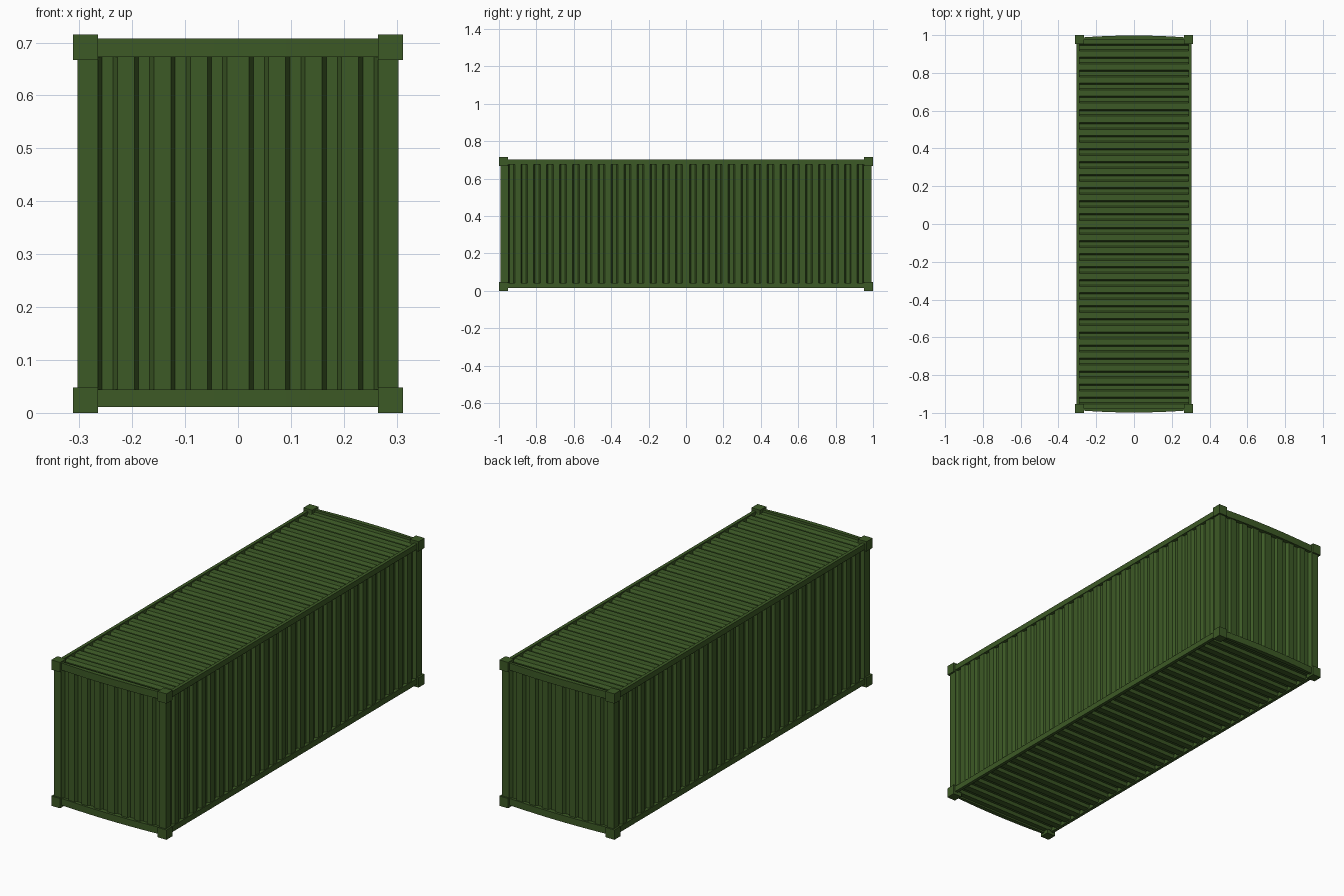
import bpy
import bmesh
from mathutils import Vector

cube = bpy.data.objects.get("Cube")
if cube:
    bpy.data.objects.remove(cube, do_unlink=True)

# Single painted-steel colour
COLOR = (0.046, 0.101, 0.019, 1.0)
green = bpy.data.materials.new("army_green_paint")
green.use_nodes = True
green.diffuse_color = COLOR
shader = green.node_tree.nodes["Principled BSDF"]
shader.inputs["Base Color"].default_value = COLOR
shader.inputs["Roughness"].default_value = 0.7

X, Y, Z = Vector((1, 0, 0)), Vector((0, 1, 0)), Vector((0, 0, 1))
PITCH = 0.069


def finish(name, bm, closed=True):
    if closed:
        bmesh.ops.recalc_face_normals(bm, faces=bm.faces)
    mesh = bpy.data.meshes.new(name)
    bm.to_mesh(mesh)
    bm.free()
    mesh.materials.append(green)
    obj = bpy.data.objects.new(name, mesh)
    bpy.context.collection.objects.link(obj)
    return obj


def box(name, low, high):
    bm = bmesh.new()
    bmesh.ops.create_cube(bm, size=1)
    low, high = Vector(low), Vector(high)
    for v in bm.verts:
        v.co = (low + high) / 2 + v.co * (high - low)
    return finish(name, bm)


def mirrored_box(name, low, high):
    """Box given on the +x +y corner, repeated on all four corners."""
    for sx, side in ((1, "left"), (-1, "right")):
        for sy, end in ((1, "back"), (-1, "front")):
            a = [low[0] * sx, low[1] * sy, low[2]]
            b = [high[0] * sx, high[1] * sy, high[2]]
            box(f"{name}_{end}_{side}", [min(p) for p in zip(a, b)],
                [max(p) for p in zip(a, b)])


def corrugated(name, out, along, dist, half, v0, v1, grooves, depth):
    """Pressed sheet facing out, with trapezoid grooves running along v."""
    u_axis = along.cross(out)
    first = (0.0395 if grooves < 6 else 0.037)
    right = [first + i * PITCH for i in range(grooves)]
    profile = [(-half, 0)]
    for c in [-c for c in reversed(right)] + right:
        profile += [(c - 0.0185, 0), (c - 0.0105, depth),
                    (c + 0.0105, depth), (c + 0.0185, 0)]
    profile.append((half, 0))
    bm = bmesh.new()
    rows = [[bm.verts.new(u_axis * u + along * v + out * (dist - d))
             for u, d in profile] for v in (v0, v1)]
    for i in range(len(profile) - 1):
        bm.faces.new((rows[0][i], rows[0][i + 1], rows[1][i + 1], rows[1][i]))
    return finish(name, bm, closed=False)


def bowed_rail(name, sign, z0, z1):
    """End rail whose outer face swells slightly in the middle."""
    steps = 12
    outline = [(-0.27, 0.976), (0.27, 0.976)]
    for i in range(steps + 1):
        t = 1 - 2 * i / steps
        outline.append((0.27 * t, 0.988 + 0.010 * (1 - t * t)))
    bm = bmesh.new()
    base = bm.faces.new([bm.verts.new((x, y * sign, z0)) for x, y in outline])
    ext = bmesh.ops.extrude_face_region(bm, geom=[base])["geom"]
    top = [g for g in ext if isinstance(g, bmesh.types.BMVert)]
    bmesh.ops.translate(bm, verts=top, vec=(0, 0, z1 - z0))
    return finish(name, bm)


# Corner castings and posts
mirrored_box("lower_corner_casting", (0.265, 0.953, 0), (0.312, 1.0, 0.048))
mirrored_box("upper_corner_casting", (0.265, 0.953, 0.667), (0.312, 1.0, 0.715))
mirrored_box("corner_post", (0.265, 0.950, 0.02), (0.303, 0.992, 0.695))

# Long side rails
for sx, side in ((1, "left"), (-1, "right")):
    xs = sorted((0.288 * sx, 0.304 * sx))
    box(f"lower_side_rail_{side}", (xs[0], -0.97, 0.014), (xs[1], 0.97, 0.042))
    box(f"upper_side_rail_{side}", (xs[0], -0.97, 0.676), (xs[1], 0.97, 0.703))

# End rails
for sy, end in ((1, "back"), (-1, "front")):
    bowed_rail(f"lower_end_rail_{end}", sy, 0.011, 0.044)
    bowed_rail(f"upper_end_rail_{end}", sy, 0.673, 0.708)

# Corrugated walls, roof and floor
for s, side in ((1, "left"), (-1, "right")):
    corrugated(f"side_wall_{side}", X * s, Z, 0.300, 0.97, 0.02, 0.695, 14, 0.014)
for s, end in ((1, "back"), (-1, "front")):
    corrugated(f"end_wall_{end}", Y * s, Z, 0.986, 0.27, 0.02, 0.695, 4, 0.014)
corrugated("roof", Z, X, 0.697, 0.98, -0.292, 0.292, 14, 0.014)
corrugated("floor", -Z, X, -0.019, 0.98, -0.292, 0.292, 14, 0.014)
